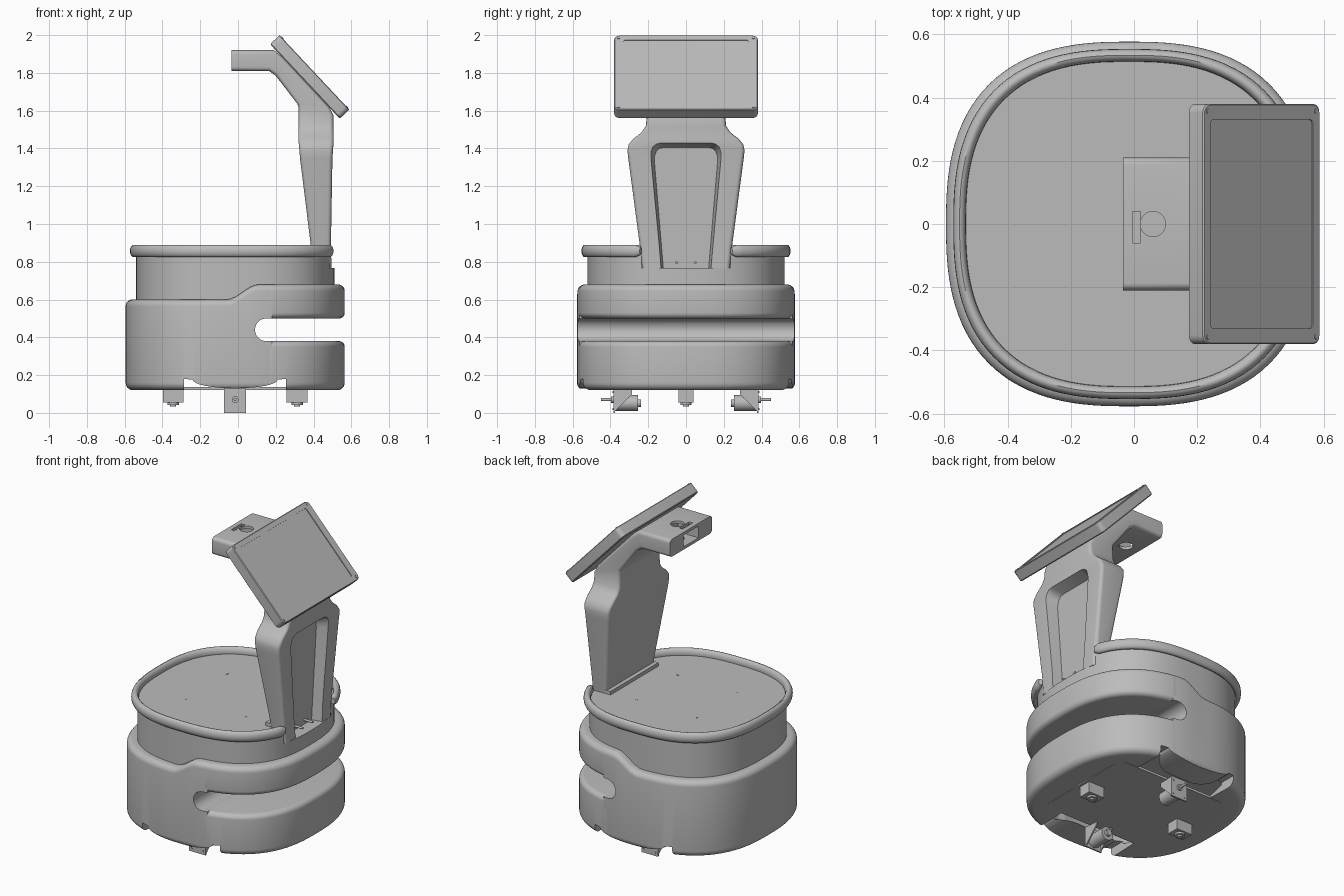
import bpy, bmesh
from math import sin, cos, pi, radians
from mathutils import Vector

if "Cube" in bpy.data.objects:
    bpy.data.objects.remove(bpy.data.objects["Cube"])

grey = bpy.data.materials.new("plain grey")
grey.use_nodes = True
grey.diffuse_color = (0.5, 0.5, 0.5, 1)
grey.node_tree.nodes["Principled BSDF"].inputs["Base Color"].default_value = (0.5, 0.5, 0.5, 1)

CX = -0.015          # centre of the base
SIDES = (-1, 1)
X, Y, Z = Vector((1, 0, 0)), Vector((0, 1, 0)), Vector((0, 0, 1))


def loft(name, rings):
    """Skin a list of equal-length rings and close both ends."""
    bm = bmesh.new()
    rows = [[bm.verts.new(p) for p in ring] for ring in rings]
    n = len(rows[0])
    for a, b in zip(rows, rows[1:]):
        for i in range(n):
            j = (i + 1) % n
            bm.faces.new((a[i], a[j], b[j], b[i]))
    bm.faces.new(rows[0])
    bm.faces.new(rows[-1])
    bmesh.ops.recalc_face_normals(bm, faces=bm.faces)
    mesh = bpy.data.meshes.new(name)
    bm.to_mesh(mesh)
    bm.free()
    obj = bpy.data.objects.new(name, mesh)
    bpy.context.collection.objects.link(obj)
    mesh.materials.append(grey)
    return obj


def activate(obj):
    bpy.ops.object.select_all(action='DESELECT')
    obj.select_set(True)
    bpy.context.view_layer.objects.active = obj


def smooth(obj):
    activate(obj)
    bpy.ops.object.shade_smooth_by_angle(angle=radians(35))


def cut(obj, cutter):
    mod = obj.modifiers.new("cut", 'BOOLEAN')
    mod.operation = 'DIFFERENCE'
    mod.solver = 'EXACT'
    mod.object = cutter
    activate(obj)
    bpy.ops.object.modifier_apply(modifier=mod.name)
    bpy.data.objects.remove(cutter)


def rounded_rect(a, b, r, steps=5):
    pts = []
    for k, (sx, sy) in enumerate(((1, 1), (-1, 1), (-1, -1), (1, -1))):
        for i in range(steps + 1):
            t = (k + i / steps) * pi / 2
            pts.append((sx * (a - r) + r * cos(t), sy * (b - r) + r * sin(t)))
    return pts


def place(pts, origin, u, v):
    return [origin + u * p + v * q for p, q in pts]


def prism(name, pts, origin, u, v, depth):
    return loft(name, [place(pts, origin, u, v), place(pts, origin + depth, u, v)])


def box(name, lo, hi):
    lo, hi = Vector(lo), Vector(hi)
    pts = [(0, 0), (hi.x - lo.x, 0), (hi.x - lo.x, hi.y - lo.y), (0, hi.y - lo.y)]
    return prism(name, pts, lo, X, Y, Z * (hi.z - lo.z))


def rod(name, start, depth, r, n=24):
    u = depth.orthogonal().normalized()
    v = depth.normalized().cross(u)
    pts = [(r * cos(2 * pi * i / n), r * sin(2 * pi * i / n)) for i in range(n)]
    obj = prism(name, pts, Vector(start), u, v, depth)
    smooth(obj)
    return obj


# ---- base outline: a rounded square with bulging sides
def edge(t, inset, z):
    hx, hy, n = 0.58 - inset, 0.577 - inset, 2.6
    r = (abs(cos(t) / hx) ** n + abs(sin(t) / hy) ** n) ** (-1 / n)
    return Vector((CX + r * cos(t), r * sin(t), z))


def outline(inset, z, band=False, n=128):
    ring = []
    for i in range(n):
        p = edge(2 * pi * i / n, inset, z)
        if z > 0.54:     # shoulder steps up towards the tower
            s = min(max((p.x + 0.06) / 0.17, 0), 1)
            p.z += 0.08 * s * s * (3 - 2 * s)
        if band and p.x < 0.15:   # tuck the band inside the main shell
            p.x, p.y = p.x * 0.97, p.y * 0.97
            p.z -= 0.008 if z > 0.54 else 0
        ring.append(p)
    return ring


def arc(r, z, a0, a1, steps=6):
    angles = [radians(a0 + (a1 - a0) * i / steps) for i in range(steps + 1)]
    return [(r - r * cos(a), z + r * sin(a)) for a in angles]


cavity = [(0.08, 0.33), (0.08, 0.165), (0.175, 0.135), (0.175, 0.125)] + arc(0.04, 0.16, -90, 0)
shoulder = arc(0.035, 0.565, 0, 90) + [(0.1, 0.6), (0.12, 0.53)]

main_shell = loft("main_shell", [outline(d, z) for d, z in cavity + shoulder])
lower_band = loft("lower_band", [outline(d, z, True) for d, z in cavity + arc(0.03, 0.35, 0, 90)])
upper_band = loft("upper_band", [outline(d, z, True) for d, z in arc(0.03, 0.53, -90, 0) + shoulder])

# side slot with a round inner end
nose = [(0.15 - 0.06 * sin(a), 0.44 - 0.06 * cos(a)) for a in [pi * i / 16 for i in range(17)]]
slot = [(0.18, 0), (0.18, 0.38)] + nose + [(0.18, 0.5), (0.18, 0.9), (0.9, 0.9), (0.9, 0)]
cut(main_shell, prism("slot_cutter", slot, -Y, X, Z, Y * 2))

# wheel notches with a hanging curved skirt
skirt = [(CX - 0.225 * cos(a), 0.176 - 0.046 * sin(a)) for a in [pi * i / 16 for i in range(17)]]
notch = [(-0.285, 0), (-0.285, 0.18)] + skirt + [(0.255, 0.18), (0.255, 0)]
for part in (main_shell, lower_band):
    cut(part, prism("notch_cutter", notch, -Y, X, Z, Y * 2))
for part in (main_shell, lower_band, upper_band):
    smooth(part)

# ---- upper body with the tray floor
upper_body = loft("upper_body", [[edge(2 * pi * i / 128, 0.055, z) for i in range(128)]
                                 for z in (0.56, 0.85)])
cut(upper_body, box("tower_seat_cutter", (0.39, -0.235, 0.768), (0.7, 0.235, 1)))
smooth(upper_body)

# ---- tray rim, open where the tower stands
rim = []
for i in range(113):
    t = 0.44 + (2 * pi - 0.88) * i / 112
    k = 0.6 if i in (0, 112) else 1
    rim.append([edge(t, 0.043 + 0.02 * k * cos(a), 0.857 + 0.033 * k * sin(a))
                for a in [2 * pi * j / 16 for j in range(16)]])
smooth(loft("tray_rim", rim))
box("tower_ledge", (0.36, -0.24, 0.84), (0.4, 0.24, 0.872))
for x in (-0.22, 0.2):
    for s in SIDES:
        rod("tray_screw", (x, s * 0.205, 0.849), Z * 0.003, 0.007, 12)

# ---- tower, neck and head: back point, front point, half width
stations = [((0.392, 0.765), (0.495, 0.765), 0.232), ((0.385, 0.89), (0.492, 0.89), 0.245),
            ((0.328, 1.35), (0.5, 1.35), 0.306), ((0.325, 1.39), (0.503, 1.39), 0.31),
            ((0.322, 1.42), (0.505, 1.42), 0.304), ((0.32, 1.45), (0.505, 1.45), 0.28),
            ((0.32, 1.485), (0.505, 1.485), 0.235), ((0.32, 1.52), (0.505, 1.52), 0.212),
            ((0.32, 1.62), (0.505, 1.575), 0.205), ((0.315, 1.635), (0.485, 1.615), 0.205),
            ((0.2, 1.785), (0.235, 1.885), 0.208), ((0.165, 1.81), (0.19, 1.92), 0.21),
            ((-0.035, 1.81), (-0.035, 1.92), 0.21)]
rings = []
for (ax, az), (bx, bz), w in stations:
    a, b = Vector((ax, 0, az)), Vector((bx, 0, bz))
    rings.append(place(rounded_rect((b - a).length / 2, w, 0.022), (a + b) / 2, (b - a).normalized(), Y))
tower = loft("tower", rings)

# tapered recess in the tower face
half = [(0.12, 0.768), (0.167, 1.33), (0.166, 1.36), (0.157, 1.385), (0.14, 1.4), (0.115, 1.406)]
window = half + [(-y, z) for y, z in reversed(half)]
wide = [(y * 1.16, 0.768 + (z - 0.768) * 1.05) for y, z in window]
cut(tower, loft("recess_cutter", [place(window, X * 0.43, Y, Z), place(wide, X * 0.53, Y, Z)]))

# head cavity, sensor hole and slot
cut(tower, box("head_cavity_cutter", (-0.06, -0.075, 1.828), (0.11, 0.075, 1.902)))
cut(tower, rod("sensor_hole_cutter", (0.06, 0, 1.7), Z * 0.3, 0.04))
cut(tower, box("head_slot_cutter", (-0.005, -0.06, 1.86), (0.02, 0.04, 1.95)))
smooth(tower)
for s in SIDES:
    rod("tower_screw", (0.488, s * 0.05, 0.795), X * -0.06, 0.007, 12)

# ---- tilted screen with a shallow inset panel
u = Vector((0.37, 0, -0.395)).normalized()
n = Vector((-u.z, 0, u.x))
centre = Vector((0.405, 0, 1.8025))
layers = [(0.006, 0.006, -0.07), (0, 0, -0.064), (0, 0, -0.004), (0.004, 0.004, 0),
          (0.034, 0.05, 0), (0.034, 0.05, -0.005)]
screen = loft("screen", [place(rounded_rect(0.27 - a, 0.38 - b, 0.028 - a / 2), centre + n * d, u, Y)
                         for a, b, d in layers])
smooth(screen)
for a in SIDES:
    for b in SIDES:
        rod("screen_screw", centre + u * a * 0.25 + Y * b * 0.357, n * 0.003, 0.008, 12)

# ---- underside plate
prism("base_plate", rounded_rect(0.4, 0.34, 0.04), Vector((CX, 0, 0.122)), X, Y, Z * 0.015)

# ---- drive units
for s in SIDES:
    y = s * 0.385
    prism("drive_bracket", [(-0.058, 0), (0.058, 0), (0.058, 0.13), (-0.058, 0.13)],
          Vector((CX, y, 0)), X, Z, Y * -s * 0.01)
    for x in (-0.058, 0.05):
        prism("bracket_gusset", [(0, 0), (0.1, 0.1), (0.1, 0.125), (0, 0.125)],
              Vector((CX + x, y, 0)), Y * -s, Z, X * 0.008)
    rod("drive_motor", (CX, y, 0.052), Y * -s * 0.13, 0.042)
    rod("motor_cap", (CX, y - s * 0.13, 0.052), Y * -s * 0.018, 0.02)
    rod("drive_hub", (CX, y, 0.07), Y * s * 0.012, 0.018)
    rod("drive_shaft", (CX, y, 0.07), Y * s * 0.065, 0.008, 12)
    for a in SIDES:
        for z in (0.02, 0.11):
            rod("bracket_bolt", (CX + a * 0.04, y, z), Y * s * 0.003, 0.006, 12)

# ---- ball casters
for s in SIDES:
    x = CX + s * 0.328
    box("caster_block", (x - 0.055, -0.04, 0.055), (x + 0.055, 0.04, 0.125))
    rod("caster_collar", (x, 0, 0.055), Z * -0.012, 0.03)
    rod("caster_ball", (x, 0, 0.045), Z * -0.012, 0.016)
